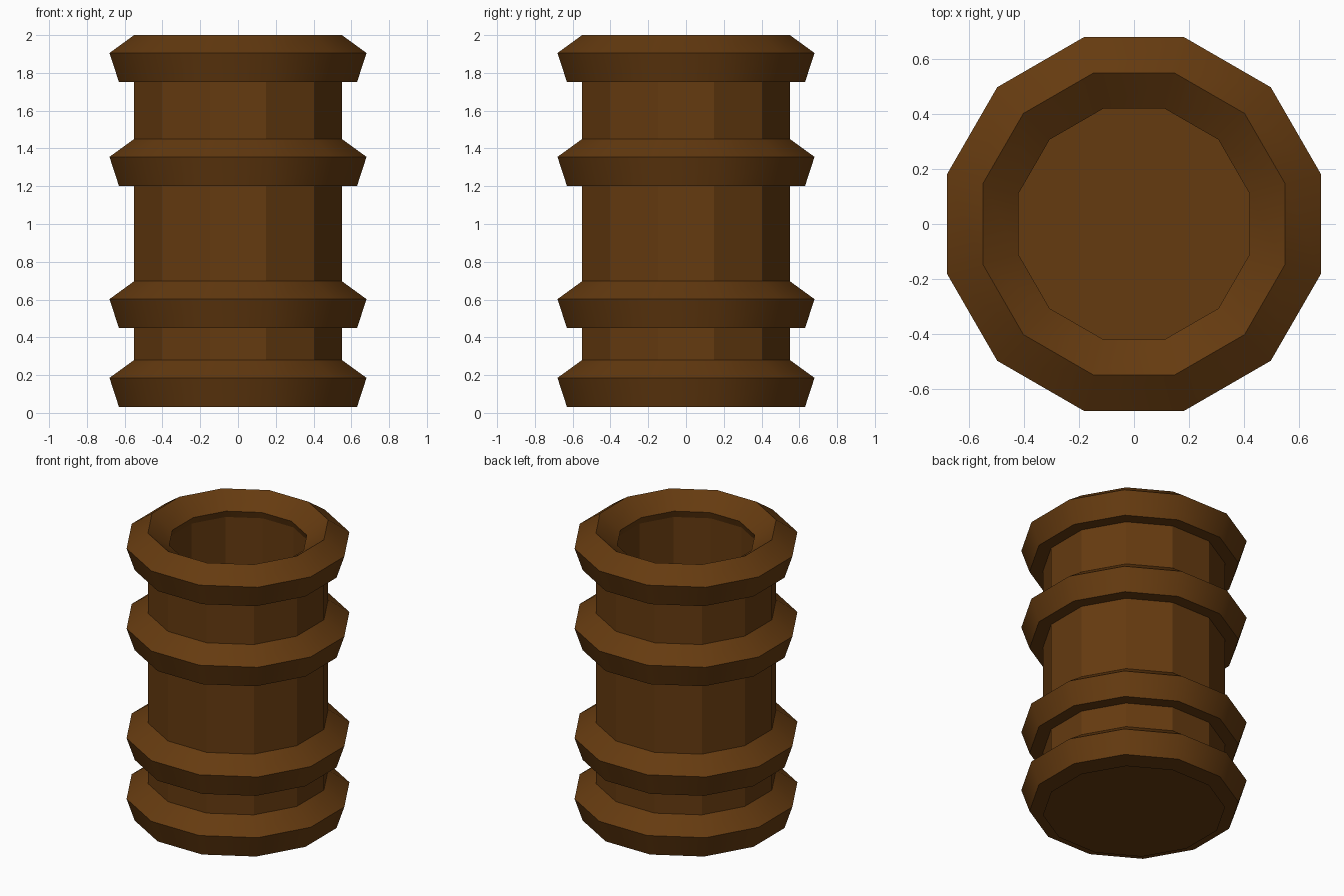
import bpy, bmesh, math

cube = bpy.data.objects.get("Cube")
if cube:
    bpy.data.objects.remove(cube, do_unlink=True)

SIDES = 12
FLAT_TO_CORNER = 1 / math.cos(math.pi / SIDES)

# Dark brown wood
wood = bpy.data.materials.new("dark_brown_wood")
wood.use_nodes = True
color = (0.13, 0.043, 0.005, 1)
wood.diffuse_color = color
wood.node_tree.nodes["Principled BSDF"].inputs["Base Color"].default_value = color


def add_object(name, bm):
    mesh = bpy.data.meshes.new(name)
    bm.to_mesh(mesh)
    bm.free()
    mesh.materials.append(wood)
    obj = bpy.data.objects.new(name, mesh)
    bpy.context.collection.objects.link(obj)
    return obj


def circle(bm, flat_radius, z):
    """Twelve-sided loop with its flats facing the axes."""
    r = flat_radius * FLAT_TO_CORNER
    angles = [(i + 0.5) * math.tau / SIDES for i in range(SIDES)]
    return [bm.verts.new((r * math.cos(a), r * math.sin(a), z)) for a in angles]


def lathe(name, profile):
    """Revolve a closed, counter-clockwise (radius, height) profile."""
    bm = bmesh.new()
    loops = [circle(bm, r, z) for r, z in profile]
    for low, high in zip(loops, loops[1:] + loops[:1]):
        for i in range(SIDES):
            j = (i + 1) % SIDES
            bm.faces.new((low[i], low[j], high[j], high[i]))
    return add_object(name, bm)


# Hollow barrel wall, flat sided
lathe("barrel_wall", [(0.55, 0.08), (0.55, 1.88), (0.435, 1.88), (0.435, 0.08)])

# Bottom plate
bm = bmesh.new()
bm.faces.new(reversed(circle(bm, 0.55, 0)))
add_object("bottom_plate", bm)

# Four hoops with a five-sided section, point upward
HOOP = 0.137
tops = {"bottom_hoop": 0.28, "lower_hoop": 0.697, "upper_hoop": 1.45, "top_hoop": 2.0}
for name, top in tops.items():
    section = []
    for k in range(5):
        a = math.pi / 2 + k * math.tau / 5
        section.append((0.55 + HOOP * math.cos(a), top - HOOP + HOOP * math.sin(a)))
    hoop = lathe(name, section)
    bpy.ops.object.select_all(action="DESELECT")
    hoop.select_set(True)
    bpy.context.view_layer.objects.active = hoop
    bpy.ops.object.shade_smooth_by_angle(angle=math.radians(35))
